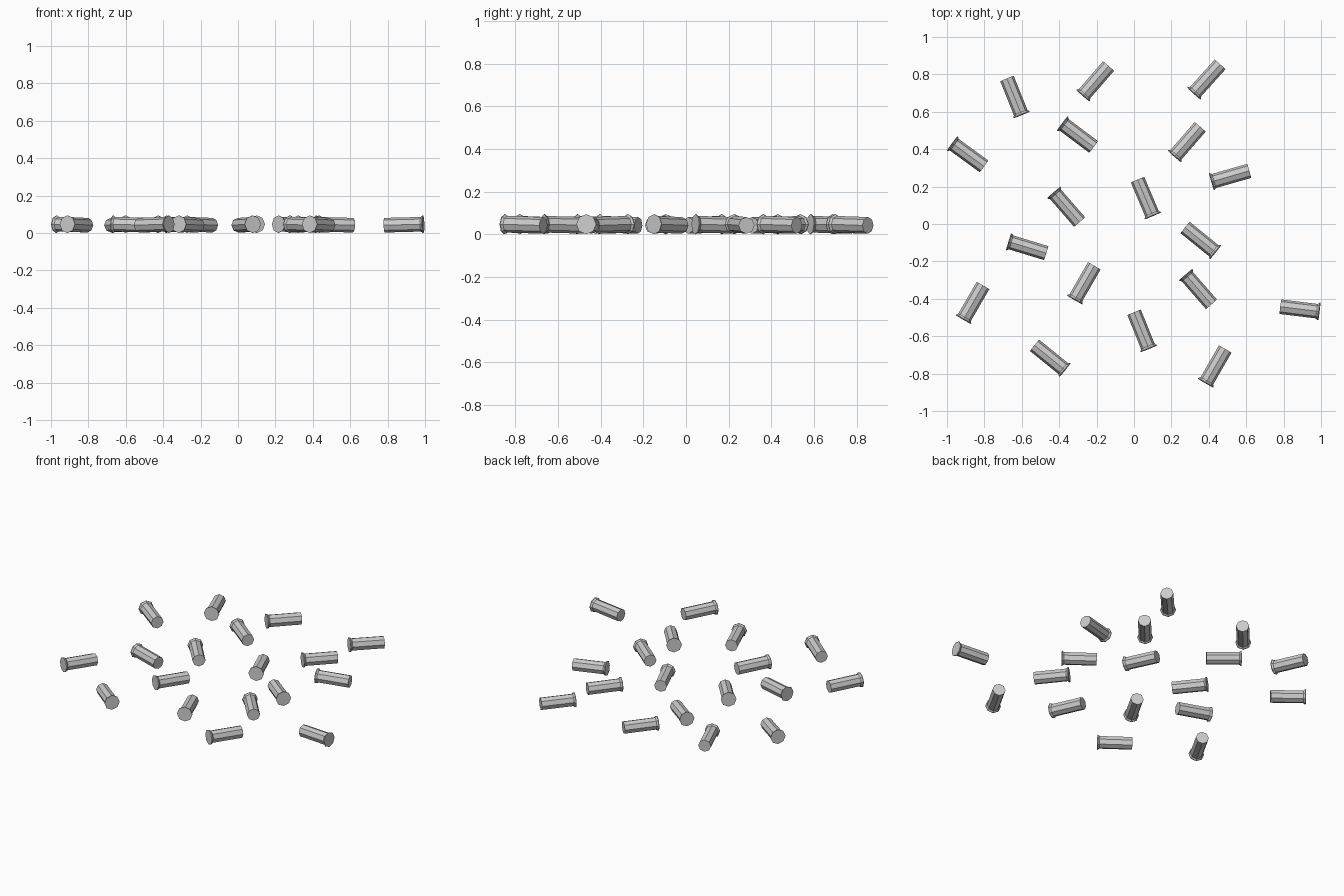
import bpy, math
from mathutils import Matrix, Vector

if "Cube" in bpy.data.objects:
    bpy.data.objects.remove(bpy.data.objects["Cube"])

SIDES = 8
LENGTH = 0.21
R_BODY, R_RIM = 0.039, 0.047
Z_NOSE, Z_RIM = 0.042, 0.0475

# Lathe profile along local +x: plain end -> body -> flared rim
PROFILE = [(-LENGTH / 2, R_BODY), (LENGTH / 2 - 0.014, R_BODY),
           (LENGTH / 2 - 0.004, R_RIM), (LENGTH / 2, R_RIM)]


def casing_mesh():
    verts, faces = [], []
    for x, r in PROFILE:
        for i in range(SIDES):
            a = 2 * math.pi * i / SIDES
            verts.append((x, r * math.cos(a), r * math.sin(a)))
    for k in range(len(PROFILE) - 1):
        for i in range(SIDES):
            j = (i + 1) % SIDES
            a, b = k * SIDES, (k + 1) * SIDES
            faces.append((a + i, a + j, b + j, b + i)[::-1])
    last = (len(PROFILE) - 1) * SIDES
    faces.append(tuple(range(SIDES))[::-1])
    faces.append(tuple(range(last, last + SIDES)))
    mesh = bpy.data.meshes.new("casing")
    mesh.from_pydata(verts, [], faces)
    mesh.update()
    return mesh


# Scattered casings: centre x, centre y, heading of the rimmed end in degrees
PLACES = [
    (-0.64, 0.68, -68), (-0.205, 0.765, -131), (0.39, 0.775, -132),
    (-0.887, 0.37, 144), (-0.30, 0.475, 143), (0.285, 0.44, -131),
    (0.515, 0.255, 196), (0.06, 0.14, -67), (-0.36, 0.09, 131),
    (0.355, -0.085, -39), (-0.57, -0.125, 163), (-0.265, -0.315, -120),
    (-0.86, -0.42, -120), (0.345, -0.35, 131), (0.04, -0.57, -68),
    (-0.45, -0.715, -39), (0.887, -0.455, -7), (0.435, -0.76, -120),
]

mesh = casing_mesh()
tilt = math.asin((Z_RIM - Z_NOSE) / LENGTH)
for n, (x, y, heading) in enumerate(PLACES, 1):
    ob = bpy.data.objects.new(f"casing_{n:02d}", mesh)
    bpy.context.collection.objects.link(ob)
    ob.matrix_world = (Matrix.Translation(Vector((x, y, (Z_NOSE + Z_RIM) / 2)))
                       @ Matrix.Rotation(math.radians(heading), 4, 'Z')
                       @ Matrix.Rotation(-tilt, 4, 'Y'))
